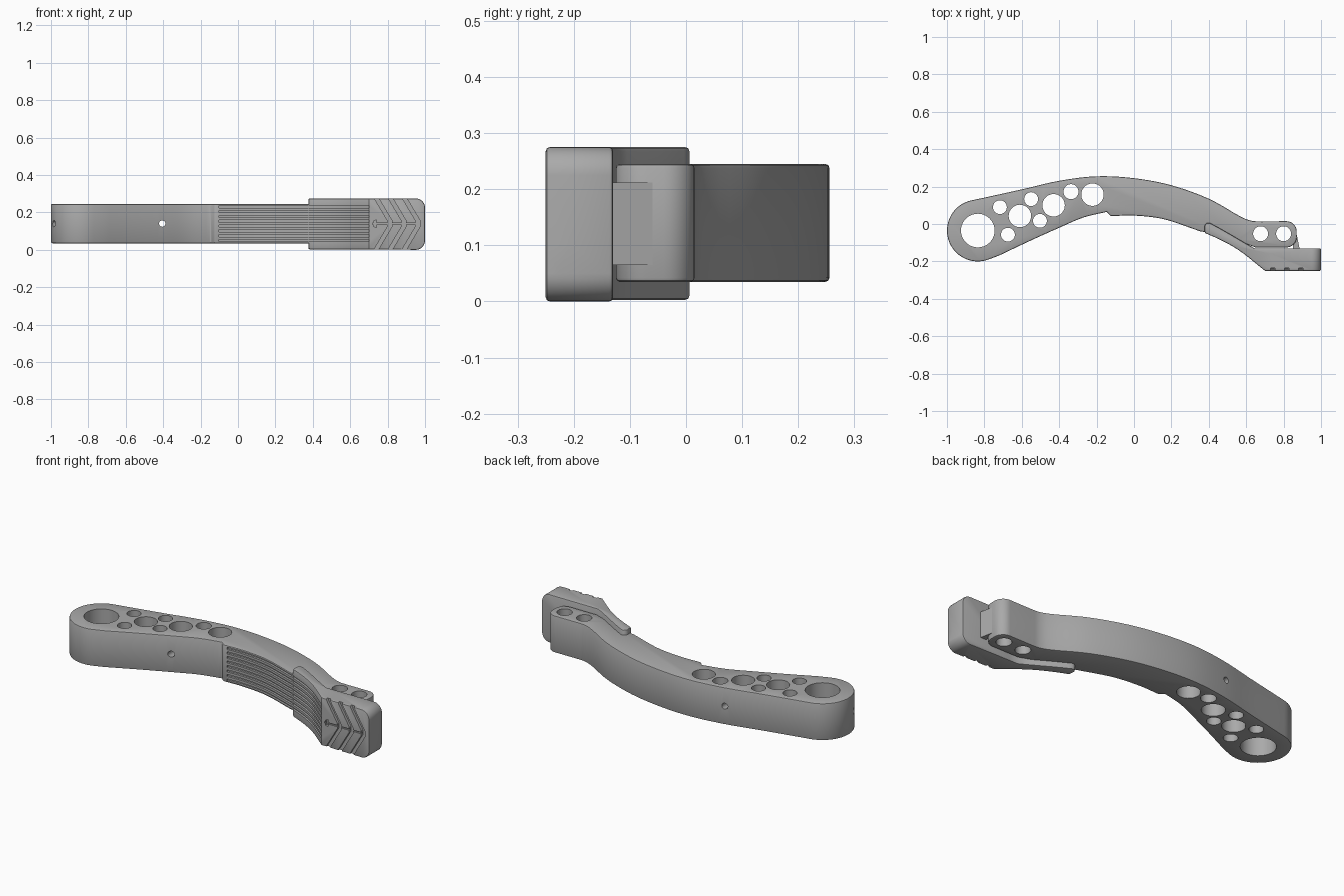
import bpy, bmesh
from math import cos, sin, pi, radians
from mathutils import Vector

if "Cube" in bpy.data.objects:
    bpy.data.objects.remove(bpy.data.objects["Cube"])

grey = bpy.data.materials.new("plain_grey")
grey.use_nodes = True
grey.diffuse_color = (0.4, 0.4, 0.4, 1)
grey.node_tree.nodes["Principled BSDF"].inputs["Base Color"].default_value = grey.diffuse_color


def prism(name, pts, lo, hi, axis="z"):
    """Extrude a flat outline along z (xy outline) or y (xz outline)."""
    bm = bmesh.new()
    place = (lambda a, b: (a, b, lo)) if axis == "z" else (lambda a, b: (a, lo, b))
    face = bm.faces.new([bm.verts.new(place(a, b)) for a, b in pts])
    new = bmesh.ops.extrude_face_region(bm, geom=[face])["geom"]
    offset = Vector((0, 0, hi - lo)) if axis == "z" else Vector((0, hi - lo, 0))
    bmesh.ops.translate(bm, verts=[v for v in new if isinstance(v, bmesh.types.BMVert)], vec=offset)
    bmesh.ops.recalc_face_normals(bm, faces=bm.faces)
    mesh = bpy.data.meshes.new(name)
    bm.to_mesh(mesh)
    bm.free()
    mesh.materials.append(grey)
    obj = bpy.data.objects.new(name, mesh)
    bpy.context.collection.objects.link(obj)
    return obj


def spline(ctrl, steps=5):
    """Smooth curve through the control points."""
    c = [Vector(p) for p in ctrl]
    c = [2 * c[0] - c[1]] + c + [2 * c[-1] - c[-2]]
    out = []
    for p0, p1, p2, p3 in zip(c, c[1:], c[2:], c[3:]):
        for i in range(steps):
            t = i / steps
            out.append(0.5 * (2 * p1 + (p2 - p0) * t + (2 * p0 - 5 * p1 + 4 * p2 - p3) * t * t
                              + (3 * p1 - p0 - 3 * p2 + p3) * t ** 3))
    return out + [c[-2]]


def arc(x, y, r, a0, a1, n):
    angles = [radians(a0 + (a1 - a0) * i / n) for i in range(n + 1)]
    return [Vector((x + r * cos(a), y + r * sin(a))) for a in angles]


def circle(x, y, r, n=40):
    return arc(x, y, r, 0, 360, n)[:-1]


def apply_mod(obj, kind, **settings):
    mod = obj.modifiers.new(kind.lower(), kind)
    for key, value in settings.items():
        setattr(mod, key, value)
    with bpy.context.temp_override(object=obj, active_object=obj, selected_objects=[obj]):
        bpy.ops.object.modifier_apply(modifier=mod.name)


def round_edges(obj, width):
    apply_mod(obj, "BEVEL", width=width, segments=2, limit_method="ANGLE", angle_limit=radians(40))


def boolean(targets, cutter, operation="DIFFERENCE"):
    for obj in targets:
        apply_mod(obj, "BOOLEAN", object=cutter, operation=operation, solver="EXACT")
    bpy.data.objects.remove(cutter)


MID = 0.14
grip = spline([(-0.125, 0.042), (0, 0.045), (0.15, 0.028), (0.3, -0.02),
               (0.43, -0.07), (0.56, -0.14), (0.7, -0.25)])

# curved lever arm
outline = arc(-0.835, -0.035, 0.165, 101, 293, 28)
outline += spline([(-0.72, -0.168), (-0.56, -0.092), (-0.4, -0.02), (-0.27, 0.035), (-0.145, 0.065)])
outline += [p for p in grip if p.x < 0.37]
outline += [(0.45, -0.055), (0.55, -0.09), (0.65, -0.125)]
outline += arc(0.815, -0.07, 0.055, -90, 0, 8) + arc(0.815, -0.04, 0.055, 0, 90, 8)
outline += spline([(0.68, 0.014), (0.625, 0.018), (0.56, 0.045), (0.4, 0.135), (0.2, 0.207), (0, 0.245),
                   (-0.2, 0.255), (-0.4, 0.231), (-0.6, 0.185), (-0.8, 0.141)])
arm = prism("lever_arm", outline, 0.035, 0.245)
round_edges(arm, 0.007)

# lightening holes and pivot holes
holes = [(-0.835, -0.035, 0.09), (-0.61, 0.043, 0.06), (-0.43, 0.1, 0.06), (-0.222, 0.157, 0.06),
         (-0.717, 0.09, 0.037), (-0.674, -0.057, 0.037), (-0.55, 0.133, 0.037), (-0.503, 0.017, 0.037),
         (-0.337, 0.173, 0.04), (0.677, -0.052, 0.04), (0.8, -0.052, 0.04)]
for x, y, r in holes:
    boolean([arm], prism("hole_cutter", circle(x, y, r), -0.1, 0.4))

# pin holes across the arm and into the large eye
boolean([arm], prism("pin_cutter", circle(-0.405, MID, 0.017, 20), -0.4, 0.4, "y"))
a = radians(205)
bpy.ops.mesh.primitive_cylinder_add(vertices=20, radius=0.017, depth=0.12, rotation=(0, pi / 2, a),
                                    location=(-0.835 + 0.15 * cos(a), -0.035 + 0.15 * sin(a), MID))
boolean([arm], bpy.context.object)

# wide pad with a tongue that wraps the arm
pad_outline = [p for p in grip if p.x > 0.37]
pad_outline += [(1, -0.25), (1, -0.13), (0.645, -0.13)]
pad_outline += spline([(0.6, -0.105), (0.48, -0.035), (0.405, 0.006)], 4)
pad_outline += [(0.388, 0.006), (0.376, -0.01)]
pad = prism("thumb_pad", pad_outline, 0, 0.275)
rounded = [(0.3, -0.01), (0.69, -0.01), (0.71, 0)]
rounded = [(0.3, 0.003), (0.7, 0.003)] + arc(0.95, 0.05, 0.05, -90, 0, 8)
rounded += arc(0.95, 0.225, 0.05, 0, 90, 8) + [(0.3, 0.275)]
boolean([pad], prism("corner_cutter", rounded, -0.5, 0.5, "y"), "INTERSECT")
round_edges(pad, 0.007)

# long grooves following the grip curve
inner, outer = [], []
for i, p in enumerate(grip):
    d = (grip[min(i + 1, len(grip) - 1)] - grip[max(i - 1, 0)]).normalized()
    n = Vector((-d.y, d.x))
    inner.append(p + 0.012 * n)
    outer.append(p - 0.02 * n)
band = inner[1:] + outer[:0:-1]
for k in range(8):
    z = 0.05 + 0.0257 * k
    boolean([arm, pad], prism("groove_cutter", band, z - 0.006, z + 0.006))

# chevron tread on the pad face
for k in range(4):
    x, w, dx = 0.725 + 0.075 * k, 0.024, 0.08
    chevron = [(x - dx, -0.01), (x, MID - 0.015), (x, MID + 0.015), (x - dx, 0.29)]
    chevron += [(px + w, pz) for px, pz in reversed(chevron)]
    if k == 0:
        chevron = [(max(px, 0.715), pz) for px, pz in chevron[1:3]] + [(0.74, 0.16), (0.74, 0.12)]
    boolean([pad], prism("tread_cutter", chevron, -0.3, -0.235, "y"))
slot = [(0.72, MID - 0.004), (0.96, MID - 0.004), (0.96, MID + 0.004), (0.72, MID + 0.004)]
boolean([pad], prism("slot_cutter", slot, -0.3, -0.24, "y"))

# wedge joining the pad to the arm tip
wedge = prism("joint_wedge", [(0.85, -0.06), (0.871, -0.06), (0.887, -0.14), (0.85, -0.14)], 0.065, 0.212)

# smooth shading with crisp edges
bpy.ops.object.select_all(action="DESELECT")
for obj in (arm, pad, wedge):
    obj.select_set(True)
bpy.context.view_layer.objects.active = arm
bpy.ops.object.shade_smooth_by_angle(angle=radians(30))
